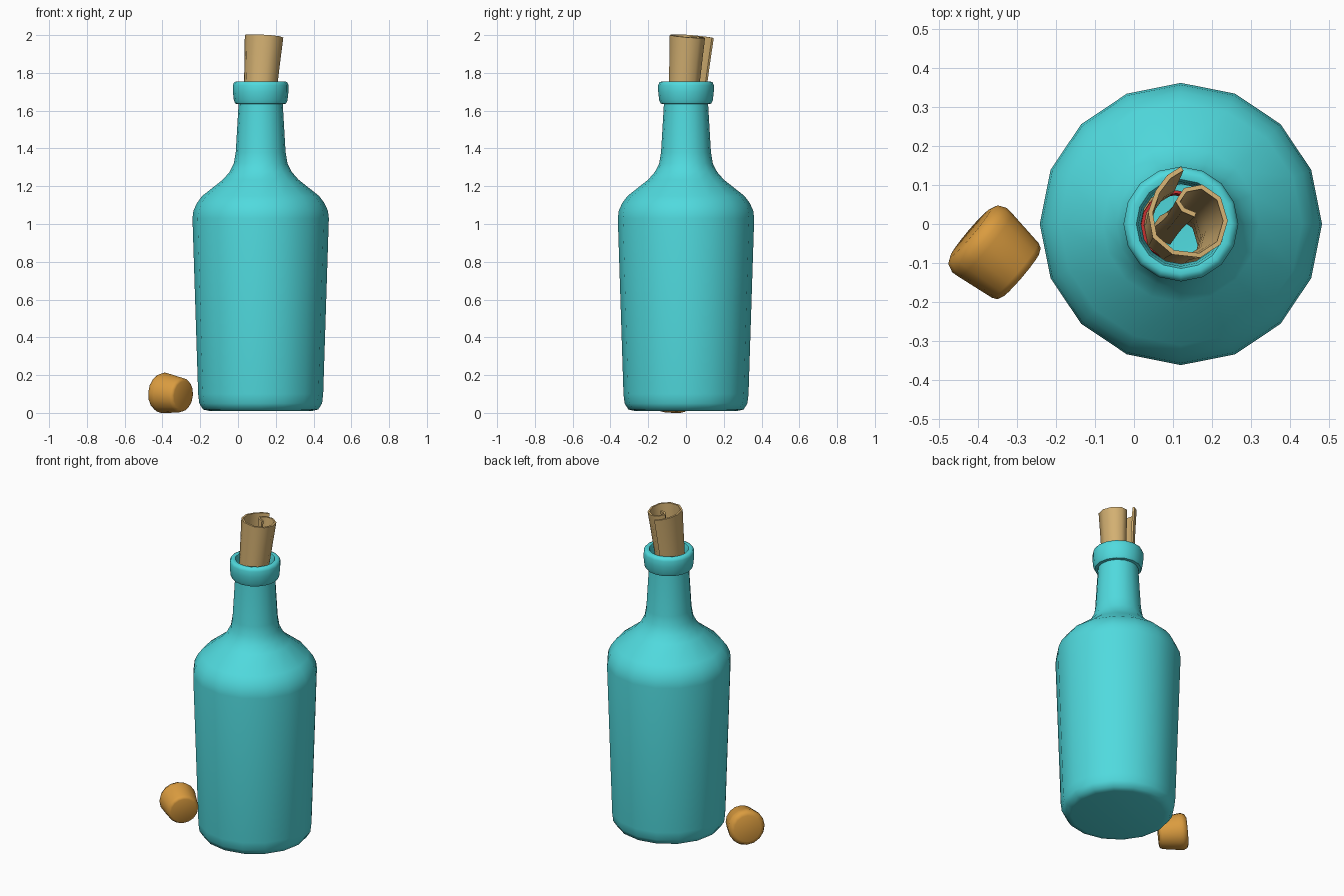
import bpy, bmesh
from math import pi, radians, cos, sin
from mathutils import Vector

if "Cube" in bpy.data.objects:
    bpy.data.objects.remove(bpy.data.objects["Cube"])


def material(name, rgb):
    m = bpy.data.materials.new(name)
    m.diffuse_color = (*rgb, 1)
    m.use_nodes = True
    m.node_tree.nodes["Principled BSDF"].inputs["Base Color"].default_value = m.diffuse_color
    return m


def finish(name, bm, mat, angle=40, thickness=0):
    me = bpy.data.meshes.new(name)
    bm.to_mesh(me)
    bm.free()
    ob = bpy.data.objects.new(name, me)
    bpy.context.collection.objects.link(ob)
    me.materials.append(mat)
    bpy.ops.object.select_all(action='DESELECT')
    ob.select_set(True)
    bpy.context.view_layer.objects.active = ob
    if thickness:
        mod = ob.modifiers.new("thickness", 'SOLIDIFY')
        mod.thickness = thickness
        mod.offset = -1
        bpy.ops.object.modifier_apply(modifier=mod.name)
    bpy.ops.object.shade_smooth_by_angle(angle=radians(angle))
    return ob


def lathe(name, profile, mat, sides=16, angle=40):
    bm = bmesh.new()
    vs = [bm.verts.new((r, 0, z)) for r, z in profile]
    es = [bm.edges.new(p) for p in zip(vs, vs[1:])]
    bmesh.ops.spin(bm, geom=vs + es, cent=(0, 0, 0), axis=(0, 0, 1),
                   angle=2 * pi, steps=sides, use_merge=False)
    bmesh.ops.remove_doubles(bm, verts=bm.verts, dist=0.0005)
    bmesh.ops.recalc_face_normals(bm, faces=bm.faces)
    return finish(name, bm, mat, angle)


glass = material("teal_glass", (0.08, 0.70, 0.73))
paper = material("parchment", (0.66, 0.44, 0.17))
cork_mat = material("cork", (0.70, 0.33, 0.05))
red = material("red_ribbon", (0.55, 0.03, 0.03))

# Hollow bottle: outside going up, rounded lip, inside going down
outer = [(0, 0.01), (0.27, 0.01), (0.305, 0.018), (0.325, 0.05), (0.331, 0.1),
         (0.361, 1.03), (0.356, 1.07), (0.338, 1.11), (0.31, 1.148),
         (0.20, 1.235), (0.165, 1.275), (0.142, 1.32), (0.132, 1.38),
         (0.117, 1.635), (0.134, 1.637), (0.142, 1.655), (0.147, 1.70),
         (0.147, 1.735), (0.141, 1.75), (0.128, 1.755)]
inner = [(0.114, 1.752), (0.108, 1.735), (0.102, 1.64), (0.116, 1.38),
         (0.126, 1.31), (0.15, 1.26), (0.19, 1.215), (0.295, 1.135),
         (0.325, 1.1), (0.343, 1.03), (0.313, 0.1), (0.3, 0.05), (0.26, 0.035),
         (0, 0.035)]
bottle = lathe("bottle", outer + inner, glass, angle=50)
bottle.location.x = 0.12

# Cork lying on its side next to the bottle
cork = lathe("cork", [(0, 0), (0.08, 0), (0.098, 0.008), (0.108, 0.03),
                      (0.106, 0.05), (0.092, 0.15), (0.086, 0.163),
                      (0.075, 0.168), (0, 0.168)], cork_mat, angle=50)
wide_end = Vector((-0.418, -0.022, 0.109))
narrow_end = Vector((-0.288, -0.132, 0.0925))
cork.rotation_mode = 'QUATERNION'
cork.rotation_quaternion = (narrow_end - wide_end).to_track_quat('Z', 'Y')
cork.location = wide_end

# Rolled paper: spiral section, waisted where it is tied, leaning in the neck
TOP = Vector((0.1375, 0.03, 1.993))
LEAN = Vector((0.07, 0.08))


def place(x, y, z, scale):
    drop = TOP.z - z
    dx, dy = x * scale, y * scale
    return (TOP.x - LEAN.x * drop + dx, TOP.y - LEAN.y * drop + dy,
            z - LEAN.x * dx - LEAN.y * dy)


spiral = [(0.12, 0.147), (0.085, 0.125), (0.055, 0.085), (0.036, 0.03),
          (0.048, -0.035), (0.098, -0.078), (0.17, -0.086), (0.222, -0.052),
          (0.24, 0.008), (0.222, 0.068), (0.175, 0.101), (0.128, 0.092),
          (0.106, 0.058), (0.122, 0.032), (0.155, 0.018)]
levels = [(1.1, 1.0), (1.3, 0.87), (1.45, 0.81), (1.55, 0.8), (1.63, 0.81),
          (1.75, 0.87), (1.87, 0.93), (TOP.z, 1.0)]
bm = bmesh.new()
rows = [[bm.verts.new(place(x - TOP.x, y - TOP.y, z, s)) for x, y in spiral]
        for z, s in levels]
for low, high in zip(rows, rows[1:]):
    for i in range(len(spiral) - 1):
        bm.faces.new((low[i], low[i + 1], high[i + 1], high[i]))
finish("scroll", bm, paper, 50, thickness=0.012)

# Ribbon tied around the waist of the scroll
bm = bmesh.new()
rings = [[bm.verts.new(place(0.09 * cos(k * pi / 8), 0.09 * sin(k * pi / 8), z, 1))
          for k in range(16)] for z in (1.51, 1.57)]
for k in range(16):
    j = (k + 1) % 16
    bm.faces.new((rings[0][k], rings[0][j], rings[1][j], rings[1][k]))
finish("ribbon", bm, red, 40, thickness=0.008)
